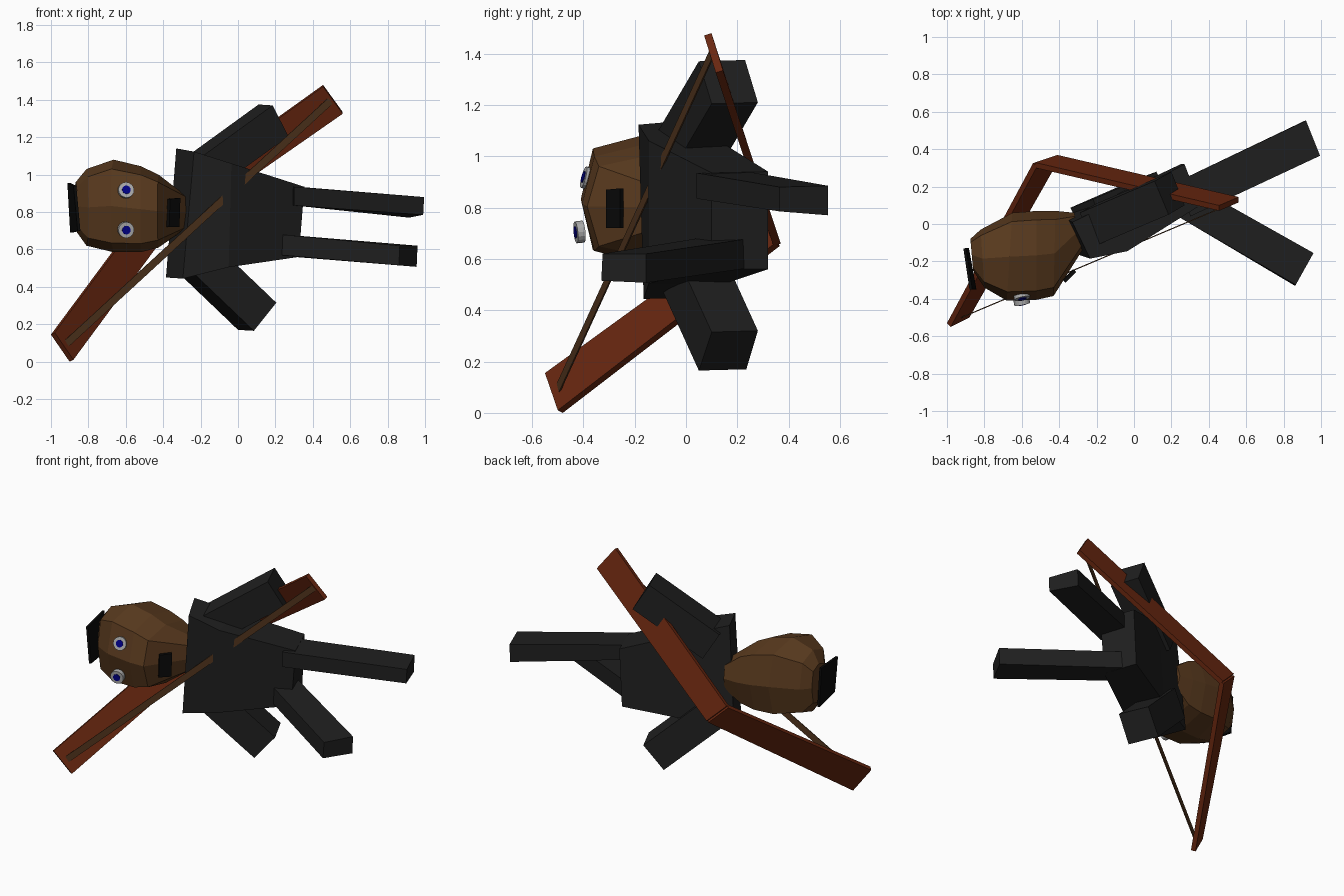
import bpy, bmesh, math
from mathutils import Vector as V


def material(name, rgb):
    m = bpy.data.materials.new(name)
    m.diffuse_color = (*rgb, 1)
    return m


BLACK = material("cloth_black", (0.014, 0.014, 0.014))
DARK = material("deep_black", (0.003, 0.003, 0.003))
SKIN = material("brown", (0.10, 0.042, 0.013))
WOOD = material("red_wood", (0.14, 0.02, 0.005))
CORD = material("cord_brown", (0.08, 0.034, 0.012))
WHITE = material("eye_grey", (0.42, 0.42, 0.42))
BLUE = material("eye_blue", (0.0, 0.0, 0.25))


def loft(name, rings, mat):
    """Skin a closed solid through rings that share a point count."""
    bm = bmesh.new()
    rows = [[bm.verts.new(p) for p in r] for r in rings]
    n = len(rows[0])
    for a, b in zip(rows, rows[1:]):
        for i in range(n):
            j = (i + 1) % n
            bm.faces.new((a[i], a[j], b[j], b[i]))
    bm.faces.new(rows[0])
    bm.faces.new(rows[-1][::-1])
    bmesh.ops.recalc_face_normals(bm, faces=bm.faces)
    me = bpy.data.meshes.new(name)
    bm.to_mesh(me)
    bm.free()
    me.materials.append(mat)
    ob = bpy.data.objects.new(name, me)
    bpy.context.collection.objects.link(ob)
    return ob


def plate(name, quad, thick, mat):
    """Thin slab centred on a four-cornered sheet."""
    q = [V(p) for p in quad]
    n = (q[2] - q[0]).cross(q[3] - q[1]).normalized() * thick / 2
    return loft(name, [[p - n for p in q], [p + n for p in q]], mat)


def disc(name, centre, normal, r, depth, mat):
    rot = V(normal).to_track_quat('Z', 'Y')
    ring = [V((r * math.cos(i * math.pi / 8), r * math.sin(i * math.pi / 8), 0)) for i in range(16)]
    return loft(name, [[V(centre) + rot @ (p + V((0, 0, h))) for p in ring]
                       for h in (-depth / 2, depth / 2)], mat)


# Torso: shoulders, waist bulge, hips (front top, back top, back bottom, front bottom)
loft("torso", [
    [(-0.235, -0.185, 1.123), (-0.33, 0.01, 1.14), (-0.385, 0.04, 0.45), (-0.295, -0.165, 0.444)],
    [(-0.035, -0.145, 1.06), (-0.10, 0.12, 1.065), (-0.13, 0.14, 0.50), (-0.05, -0.145, 0.505)],
    [(0.355, 0.10, 0.935), (0.27, 0.32, 0.94), (0.25, 0.32, 0.56), (0.325, 0.10, 0.56)]], BLACK)

# Arms: end corners, pulled back to the shoulder
arms = {
    "upper_arm": ([(0.11, 0.23, 1.375), (0.185, 0.05, 1.37), (0.27, 0.10, 1.205), (0.20, 0.28, 1.21)],
                  V((-0.40, -0.17, -0.29))),
    "lower_arm": ([(0.0, 0.235, 0.17), (0.085, 0.05, 0.165), (0.205, 0.10, 0.315), (0.12, 0.28, 0.32)],
                  V((-0.34, -0.148, 0.325)))}
for name, (end, back) in arms.items():
    loft(name, [[V(p) + back for p in end], end], BLACK)

# Legs, one swung back and one swung forward
loft("rear_leg", [
    [(0.26, 0.24, 0.94), (0.30, 0.04, 0.935), (0.30, 0.04, 0.835), (0.26, 0.24, 0.84)],
    [(0.92, 0.553, 0.885), (0.995, 0.365, 0.88), (0.99, 0.365, 0.785), (0.915, 0.553, 0.77)]], BLACK)
loft("forward_leg", [
    [(0.24, 0.25, 0.68), (0.227, 0.045, 0.68), (0.227, 0.045, 0.57), (0.24, 0.25, 0.565)],
    [(0.96, -0.155, 0.62), (0.865, -0.325, 0.62), (0.86, -0.33, 0.515), (0.955, -0.155, 0.507)]], BLACK)

# Head: eight-sided rings from crown to chin (back x, y, front x, y, bottom, top)
rings = []
for xb, yb, xf, yf, z0, z1 in [
        (-0.875, -0.08, -0.86, -0.25, 0.70, 0.96),
        (-0.82, -0.03, -0.80, -0.34, 0.62, 1.03),
        (-0.65, 0.06, -0.68, -0.41, 0.585, 1.08),
        (-0.52, 0.07, -0.52, -0.405, 0.585, 1.045),
        (-0.42, 0.07, -0.43, -0.385, 0.61, 1.0),
        (-0.32, 0.06, -0.27, -0.13, 0.70, 0.90)]:
    b, f = V((xb, yb, 0)), V((xf, yf, 0))
    ring = []
    for i in range(8):
        a = i * math.pi / 4
        k = 1.13 if i % 2 else 1.0
        p = (b + f) / 2 + (f - b) / 2 * math.cos(a) * k
        p.z = (z0 + z1) / 2 + (z1 - z0) / 2 * math.sin(a) * k
        ring.append(p)
    rings.append(ring)
loft("head", rings, SKIN)

# Eyes
for tag, c, n in (("upper", V((-0.60, -0.385, 0.915)), V((0.2, -0.95, 0.25))),
                  ("lower", V((-0.60, -0.415, 0.705)), V((0.2, -0.97, -0.1)))):
    n.normalize()
    disc(tag + "_eye", c, n, 0.043, 0.03, WHITE)
    disc(tag + "_iris", c + n * 0.015, n, 0.023, 0.008, BLUE)

# Mouth and crown patch
plate("mouth", [(-0.37, -0.305, 0.87), (-0.315, -0.25, 0.875),
                (-0.32, -0.25, 0.72), (-0.375, -0.305, 0.72)], 0.02, DARK)
plate("crown_patch", [(-0.905, -0.13, 0.955), (-0.872, -0.35, 0.94),
                      (-0.85, -0.35, 0.70), (-0.89, -0.13, 0.69)], 0.015, DARK)

# Bow: two flat limbs meeting at a grip
grip = [(-0.53, 0.315, 0.77), (-0.41, 0.355, 0.655)]
plate("lower_bow_limb", [(-0.99, -0.54, 0.15), (-0.89, -0.49, 0.005), grip[1], grip[0]], 0.03, WOOD)
plate("upper_bow_limb", [grip[0], grip[1], (0.56, 0.13, 1.33), (0.455, 0.085, 1.475)], 0.03, WOOD)

# Bowstring: a narrow ribbon between the limb tips
s, e = V((-0.935, -0.505, 0.08)), V((0.50, 0.10, 1.40))
w = V((-0.62, -0.26, 0.73)) * 0.02
plate("bowstring", [s - w, e - w, e + w, s + w], 0.006, CORD)
